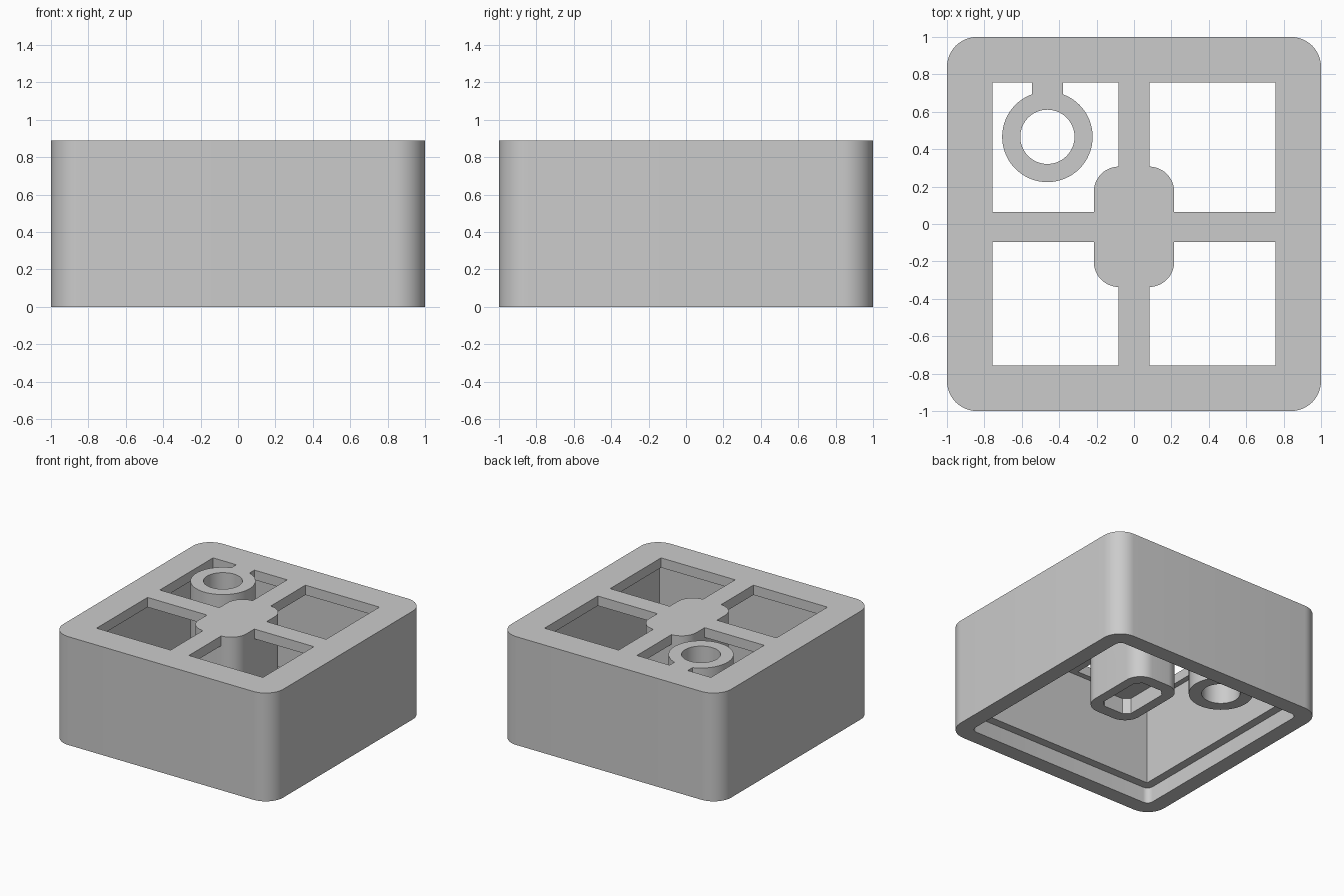
import bpy
import bmesh
from math import cos, sin, pi

if "Cube" in bpy.data.objects:
    bpy.data.objects.remove(bpy.data.objects["Cube"], do_unlink=True)

HEIGHT = 0.89
PLATE = 0.81      # underside of the top plate
STEM = 0.22       # lower end of the post and the tube
MID = -0.015      # y of the cross bars and the post

grey = bpy.data.materials.new("light_grey")
grey.use_nodes = True
grey.diffuse_color = (0.6, 0.6, 0.6, 1)
grey.node_tree.nodes["Principled BSDF"].inputs["Base Color"].default_value = (0.6, 0.6, 0.6, 1)


def prism(name, x0, x1, y0, y1, z0, z1, radius=0, steps=12):
    """Upright prism on a rectangle with rounded (or, with one step, chamfered) corners."""
    if radius:
        corners = [(x1, y1, -1, -1), (x0, y1, 1, -1), (x0, y0, 1, 1), (x1, y0, -1, 1)]
        points = []
        for quarter, (x, y, sx, sy) in enumerate(corners):
            for i in range(steps + 1):
                a = pi / 2 * (quarter + i / steps)
                points.append((x + radius * (sx + cos(a)), y + radius * (sy + sin(a))))
    else:
        points = [(x1, y1), (x0, y1), (x0, y0), (x1, y0)]
    bm = bmesh.new()
    base = bm.faces.new([bm.verts.new((x, y, z0)) for x, y in points])
    side = bmesh.ops.extrude_face_region(bm, geom=[base])["geom"]
    top = [v for v in side if isinstance(v, bmesh.types.BMVert)]
    bmesh.ops.translate(bm, verts=top, vec=(0, 0, z1 - z0))
    # Merge the seams of fully round shapes
    bmesh.ops.remove_doubles(bm, verts=bm.verts, dist=1e-5)
    bmesh.ops.recalc_face_normals(bm, faces=bm.faces)
    mesh = bpy.data.meshes.new(name)
    bm.to_mesh(mesh)
    bm.free()
    mesh.materials.append(grey)
    obj = bpy.data.objects.new(name, mesh)
    bpy.context.collection.objects.link(obj)
    return obj


def cylinder(name, x, y, radius, z0, z1):
    return prism(name, x - radius, x + radius, y - radius, y + radius, z0, z1, radius, 16)


def combine(target, tool, operation):
    """Apply a boolean and remove the tool."""
    mod = target.modifiers.new(operation, "BOOLEAN")
    mod.operation = operation
    mod.solver = "EXACT"
    mod.object = tool
    bpy.context.view_layer.objects.active = target
    bpy.ops.object.modifier_apply(modifier=mod.name)
    bpy.data.objects.remove(tool, do_unlink=True)


# Outer shell
shell = prism("cap_shell", -1, 1, -1, 1, 0, HEIGHT, 0.16)

# Main cavity and the wider recess inside the lower lip
combine(shell, prism("cavity", -0.8, 0.8, -0.8, 0.8, -0.1, PLATE), "DIFFERENCE")
combine(shell, prism("lip_recess", -0.87, 0.87, -0.87, 0.87, -0.1, 0.13, 0.05, 6), "DIFFERENCE")

# Four windows in the top plate
for x0, x1 in ((-0.756, -0.083), (0.083, 0.756)):
    for y0, y1 in ((-0.756, -0.095), (0.065, 0.756)):
        combine(shell, prism("window", x0, x1, y0, y1, 0.5, 1), "DIFFERENCE")

# Central post with a chamfered socket in its lower end
post = prism("post", -0.215, 0.215, MID - 0.322, MID + 0.322, STEM, HEIGHT, 0.135)
combine(post, prism("socket", -0.135, 0.135, MID - 0.225, MID + 0.225, 0.1, 0.35, 0.045, 1), "DIFFERENCE")
combine(shell, post, "UNION")

# Tube in one window, held by a short tab
combine(shell, prism("tab", -0.545, -0.38, 0.65, 0.78, PLATE, HEIGHT), "UNION")
combine(shell, cylinder("tube", -0.463, 0.466, 0.242, STEM, HEIGHT), "UNION")
combine(shell, cylinder("bore", -0.463, 0.466, 0.145, 0, 1), "DIFFERENCE")

# Smooth the rounded surfaces, keep the edges sharp
bpy.ops.object.select_all(action="DESELECT")
shell.select_set(True)
bpy.context.view_layer.objects.active = shell
bpy.ops.object.shade_smooth_by_angle(angle=pi / 6)
